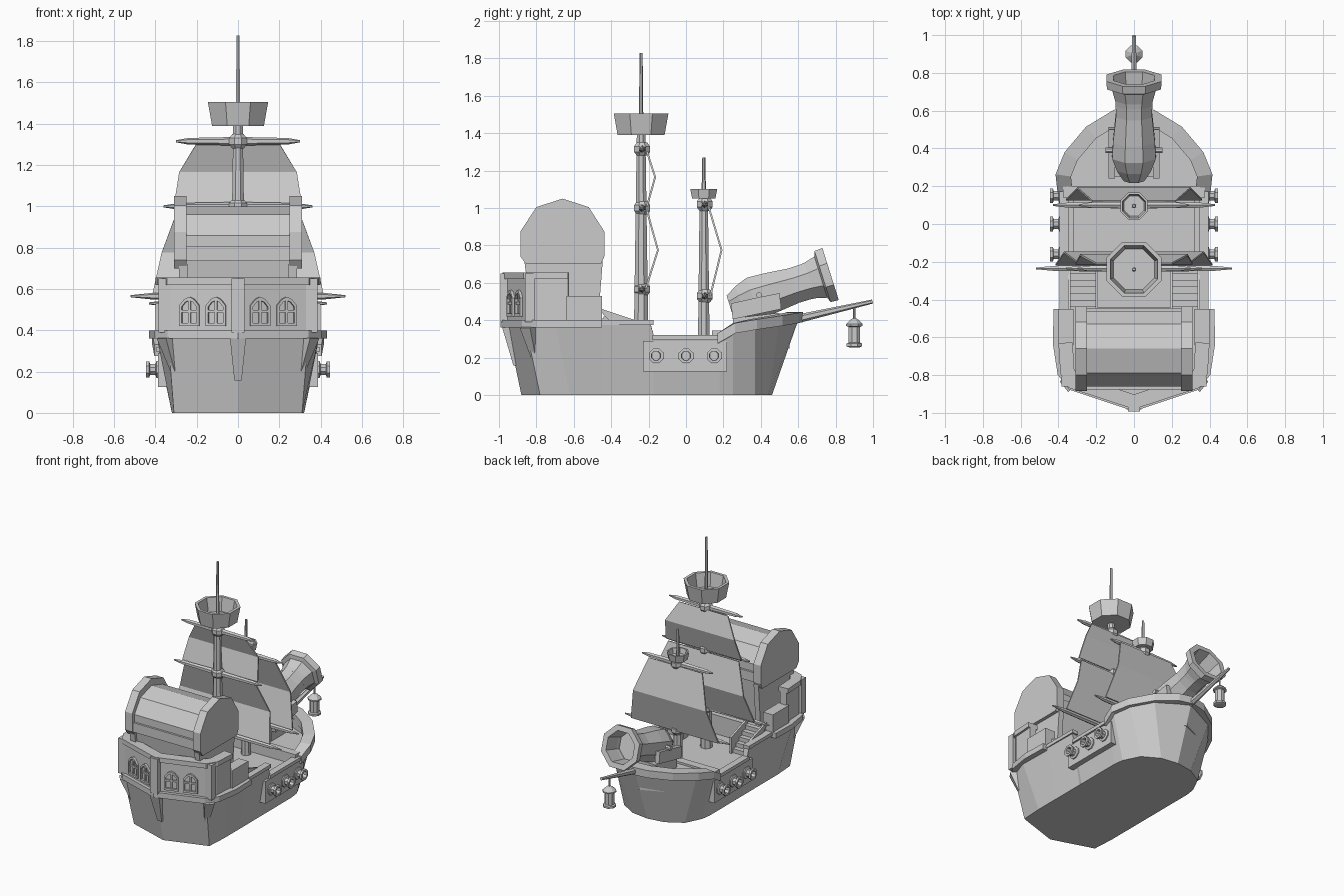
import bpy, bmesh, math
from mathutils import Vector, Matrix

if "Cube" in bpy.data.objects:
    bpy.data.objects.remove(bpy.data.objects["Cube"])

GREY = (0.6, 0.6, 0.6, 1)
mat = bpy.data.materials.new("plain_grey")
mat.use_nodes = True
mat.diffuse_color = GREY
mat.node_tree.nodes["Principled BSDF"].inputs["Base Color"].default_value = GREY


def make(name, verts, faces):
    me = bpy.data.meshes.new(name)
    bm = bmesh.new()
    vs = [bm.verts.new(v) for v in verts]
    for f in faces:
        bm.faces.new([vs[i] for i in f])
    bmesh.ops.remove_doubles(bm, verts=bm.verts, dist=1e-5)
    bmesh.ops.recalc_face_normals(bm, faces=bm.faces)
    bm.to_mesh(me)
    bm.free()
    me.materials.append(mat)
    ob = bpy.data.objects.new(name, me)
    bpy.context.collection.objects.link(ob)
    return ob


def loft(name, rings, caps=True, wrap=False):
    """Skin closed rings of equal length, in order."""
    n, m = len(rings[0]), len(rings)
    verts = [v for r in rings for v in r]
    faces = []
    for k in range(m if wrap else m - 1):
        a, b = k * n, (k + 1) % m * n
        faces += [(a + i, a + (i + 1) % n, b + (i + 1) % n, b + i) for i in range(n)]
    if caps and not wrap:
        faces += [range(n), range((m - 1) * n, m * n)]
    return make(name, verts, faces)


def lathe(name, profile, base, axis=(0, 0, 1), sides=8):
    """Turn (radius, distance) pairs around an axis from a base point."""
    rot = Vector(axis).to_track_quat('Z', 'Y').to_matrix().to_4x4()
    m = Matrix.Translation(base) @ rot
    rings = []
    for r, t in profile:
        r = max(r, 0.0005)
        rings.append([m @ Vector((r * math.cos(a), r * math.sin(a), t)) for a in
                      [math.tau * (i + 0.5) / sides for i in range(sides)]])
    return loft(name, rings)


def bar(name, p0, p1, r0, r1, sides=8):
    d = Vector(p1) - Vector(p0)
    return lathe(name, [(r0, 0), (r1, d.length)], p0, d, sides)


def prism_x(name, yz, x0, x1):
    return loft(name, [[(x, y, z) for y, z in yz] for x in (x0, x1)])


def box(name, x0, x1, y0, y1, z0, z1):
    return prism_x(name, [(y0, z0), (y1, z0), (y1, z1), (y0, z1)], x0, x1)


def mirrored(half):
    """Complete a path that runs from the +x side to the middle."""
    return half + [(-p[0],) + tuple(p[1:]) for p in reversed(half) if p[0] > 1e-6]


def band(name, half, d0, d1, h0, h1):
    """Rectangular strip swept along a mirrored path; d is outward, h is up."""
    pts = [Vector(p) for p in mirrored(half)]
    seg = [(b - a).to_2d().normalized() for a, b in zip(pts, pts[1:])]
    seg = [Vector((-s.y, s.x)) for s in seg]
    sign = 1 if seg[0].x > 0 else -1
    rings = []
    for i, p in enumerate(pts):
        a, b = seg[max(i - 1, 0)], seg[min(i, len(seg) - 1)]
        n = (a + b).normalized()
        n *= sign / max(n.dot(a), 0.5)
        rings.append([p + Vector((n.x * d, n.y * d, h))
                      for d, h in ((d0, h0), (d1, h0), (d1, h1), (d0, h1))])
    return loft(name, rings)


# Hull: bottom outline, top outline, then inner wall down to the main deck
bottom = [(0, -.88), (.31, -.78), (.32, -.62), (.32, -.45), (.32, -.19), (.32, -.17),
          (.32, .18), (.31, .25), (.25, .37), (.13, .44), (0, .46)]
top = [(0, -.96, .38), (.34, -.86, .38), (.395, -.70, .38), (.39, -.45, .38), (.385, -.19, .38),
       (.385, -.17, .31), (.385, .18, .31), (.395, .25, .36), (.35, .37, .38), (.24, .50, .39),
       (0, .60, .40)]
DECK = .27


def loop(half):
    return half + [(-p[0], p[1], p[2]) for p in reversed(half[1:-1])]


low = loop([(x, y, 0) for x, y in bottom])
high = loop(top)
inner = [(x * .9, (y + .17) * .94 - .17, z) for x, y, z in high]
floor = [(x, y, DECK) for x, y, z in inner]
loft("hull", [low, high, inner, floor])

# Raised decks
for name, lo, hi, z in (("quarter_deck", -1, -.44, .41), ("fore_deck", .14, 1, .33)):
    half = [p for p in inner[:11] if lo < p[1] < hi]
    edge = hi if hi < 0 else lo
    half = half + [(.345, edge, 0)] if hi < 0 else [(.345, edge, 0)] + half
    ring = half + [(-p[0], p[1], 0) for p in reversed(half) if p[0] > 0]
    loft(name, [[(x, y, h) for x, y, _ in ring] for h in (DECK - .02, z)])
box("fore_deck_beam", -.375, .375, .14, .20, .25, .345)

# Rails
stern_path = [(.405, -.45, .38), (.41, -.63, .38), (.385, -.79, .38), (.33, -.86, .38), (0, -.97, .38)]
band("stern_ledge", stern_path, -.06, .02, -.02, .02)
bow_path = [(.385, .17, .31), (.395, .26, .365), (.35, .37, .385), (.24, .50, .405), (.1, .585, .42), (0, .605, .425)]
band("bow_rail", bow_path, -.06, .02, -.035, .02)
for s in (-1, 1):
    box("waist_rail", s * .345, s * .395, -.18, .18, .295, .32)
    box("quarter_rail", s * .345, s * .395, -.46, -.175, .375, .40)

# Stern cabin walls, top rail, posts and low side walls
cabin = [(.385, -.63, .4), (.375, -.79, .4), (.335, -.855, .4), (0, -.965, .4)]
band("cabin_wall", cabin, -.05, 0, -.01, .23)
band("cabin_top_rail", cabin, -.06, .015, .22, .255)
bar("cabin_post_centre", (0, -.96, .39), (0, -.96, .65), .045, .045, 4)
for s in (-1, 1):
    box("cabin_post_side", s * .33, s * .385, -.86, -.81, .39, .65)
    box("cabin_low_wall", s * .32, s * .40, -.64, -.45, .39, .53)
    bar("stern_bracket_side", (s * .345, -.84, .37), (s * .29, -.795, .15), .05, .015, 4)
bar("stern_bracket_centre", (0, -.945, .37), (0, -.905, .16), .055, .025, 4)

# Pointed windows on the two slanted stern faces
arch = [(-.05, .42), (.05, .42), (.05, .52), (.025, .55), (0, .562), (-.025, .55), (-.05, .52)]
for s in (-1, 1):
    u = Vector((s * .335, .11, 0)).normalized()
    n = Vector((s * .11, -.335, 0)).normalized()
    for cx in (.11, .245):
        c = Vector((0, -.965, 0)) + u * cx

        def at(a, z, d):
            return c + u * a + n * d + Vector((0, 0, z))

        def shape(k, d):
            return [at(a * k, .487 + (z - .487) * k, d) for a, z in arch]
        loft("window_frame", [shape(1, -.01), shape(1, .015), shape(.78, .015), shape(.78, -.01)], wrap=True)
        for a, b, z0, z1 in ((-.006, .006, .43, .55), (-.042, .042, .485, .497)):
            loft("window_bar", [[at(a, z0, d), at(b, z0, d), at(b, z1, d), at(a, z1, d)] for d in (-.01, .01)])

# Treasure chest standing on the stern
prism_x("chest_body", [(-.80, .40), (-.49, .40), (-.46, .74), (-.85, .74)], -.265, .265)
prism_x("chest_rim", [(-.875, .735), (-.445, .735), (-.445, .805), (-.875, .805)], -.28, .28)
prism_x("chest_lid", [(-.86, .80), (-.86, .86), (-.79, .96), (-.66, 1.0), (-.53, .96), (-.46, .86), (-.46, .80)], -.28, .28)
for s in (-1, 1):
    prism_x("chest_lid_band", [(-.855, .70), (-.885, .74), (-.885, .875), (-.80, 1.005), (-.66, 1.05), (-.52, 1.005),
                               (-.437, .875), (-.437, .74), (-.455, .70)], s * .25, s * .31)
    prism_x("chest_corner_band", [(-.82, .40), (-.47, .40), (-.445, .72), (-.865, .72)], s * .245, s * .285)

# Stairs up to the quarter deck
for s in (-1, 1):
    for i in range(5):
        y = -.44 + i * .036
        box("stair_step", s * .20, s * .34, y, y + .036, DECK - .02, .42 - i * .03)
    for x in (.19, .335):
        prism_x("stair_side", [(-.45, .44), (-.45, .46), (-.24, .39), (-.24, .27), (-.29, .27)], s * x, s * (x + .015))

# Broadside gun panels
for s in (-1, 1):
    box("gun_panel", s * .32, s * .387, -.23, .22, .125, .29)
    for y in (-.16, 0, .15):
        lathe("side_gun", [(.045, 0), (.045, .015), (.028, .02), (.028, .045), (.042, .05),
                           (.042, .065), (.026, .065), (.024, .03)], (s * .38, y, .21), (s, 0, 0))

# Masts and lookout baskets
for name, y, z, r0, r1, tip, nr, nh in (("main", -.24, 1.39, .043, .025, 1.828, .158, .115),
                                        ("fore", .095, 1.05, .034, .024, 1.27, .078, .052)):
    bar(name + "_mast", (0, y, DECK - .02), (0, y, z), r0, r1)
    bar(name + "_topmast", (0, y, z - .02), (0, y, tip), .013, .008, 6)
    lathe(name + "_lookout", [(nr * .86, 0), (nr, nh), (nr * .86, nh), (nr * .74, .015)], (0, y, z))

# Yards with rope knots
for name, y, z, w in (("main_top", -.235, 1.315, .30), ("main_middle", -.235, 1.0, .36), ("main_lower", -.235, .565, .52),
                      ("fore_top", .10, 1.02, .29), ("fore_lower", .10, .53, .43)):
    lathe(name + "_yard", [(.005, -w), (.016, -w * .8), (.021, 0), (.016, w * .8), (.005, w)], (0, y, z), (1, 0, 0), 6)
    lathe(name + "_knot", [(.03, -.035), (.046, -.015), (.046, .015), (.03, .035)], (0, y, z))

# Bellied sails: rows of (half width, y, z)
for name, rows in (("main_upper_sail", [(.20, -.21, 1.305), (.285, -.165, 1.165), (.31, -.21, 1.005)]),
                   ("main_lower_sail", [(.29, -.21, .99), (.37, -.15, .775), (.415, -.215, .57)]),
                   ("fore_sail", [(.22, .12, 1.01), (.30, .19, .775), (.36, .13, .53)])):
    verts = [(s * w, y, z) for w, y, z in rows for s in (-1, 1)]
    ob = make(name, verts, [(0, 1, 3, 2), (2, 3, 5, 4)])
    mod = ob.modifiers.new("thickness", 'SOLIDIFY')
    mod.thickness = .01
    mod.offset = 0

# Great bow cannon on its cradle
aim = Vector((0, .954, .30)).normalized()
base = Vector((0, .773, .647)) - aim * .565
lathe("cannon", [(0, 0), (.06, 0), (.098, .06), (.125, .13), (.12, .22), (.104, .36), (.105, .44), (.125, .51), (.155, .52),
                 (.158, .565), (.118, .565), (.105, .42), (0, .42)], base, aim)
for s in (-1, 1):
    prism_x("cannon_cradle", [(.25, .405), (.51, .46), (.50, .545), (.40, .525), (.24, .49)], s * .10, s * .135)
    bar("cannon_trunnion", (s * .10, .39, .535), (s * .15, .39, .535), .016, .016, 8)
prism_x("cannon_bed", [(.25, .32), (.50, .32), (.50, .44), (.25, .41)], -.10, .10)

# Bowsprit with hanging lantern
bar("bowsprit", (0, .50, .385), (0, .997, .50), .026, .011, 6)
bar("lantern_hook", (0, .90, .39), (0, .90, .475), .006, .006, 6)
lathe("lantern", [(.03, .255), (.045, .26), (.045, .275), (.034, .28), (.034, .365), (.048, .37),
                  (.048, .38), (.02, .405), (.01, .41)], (0, .90, 0), sides=8)
